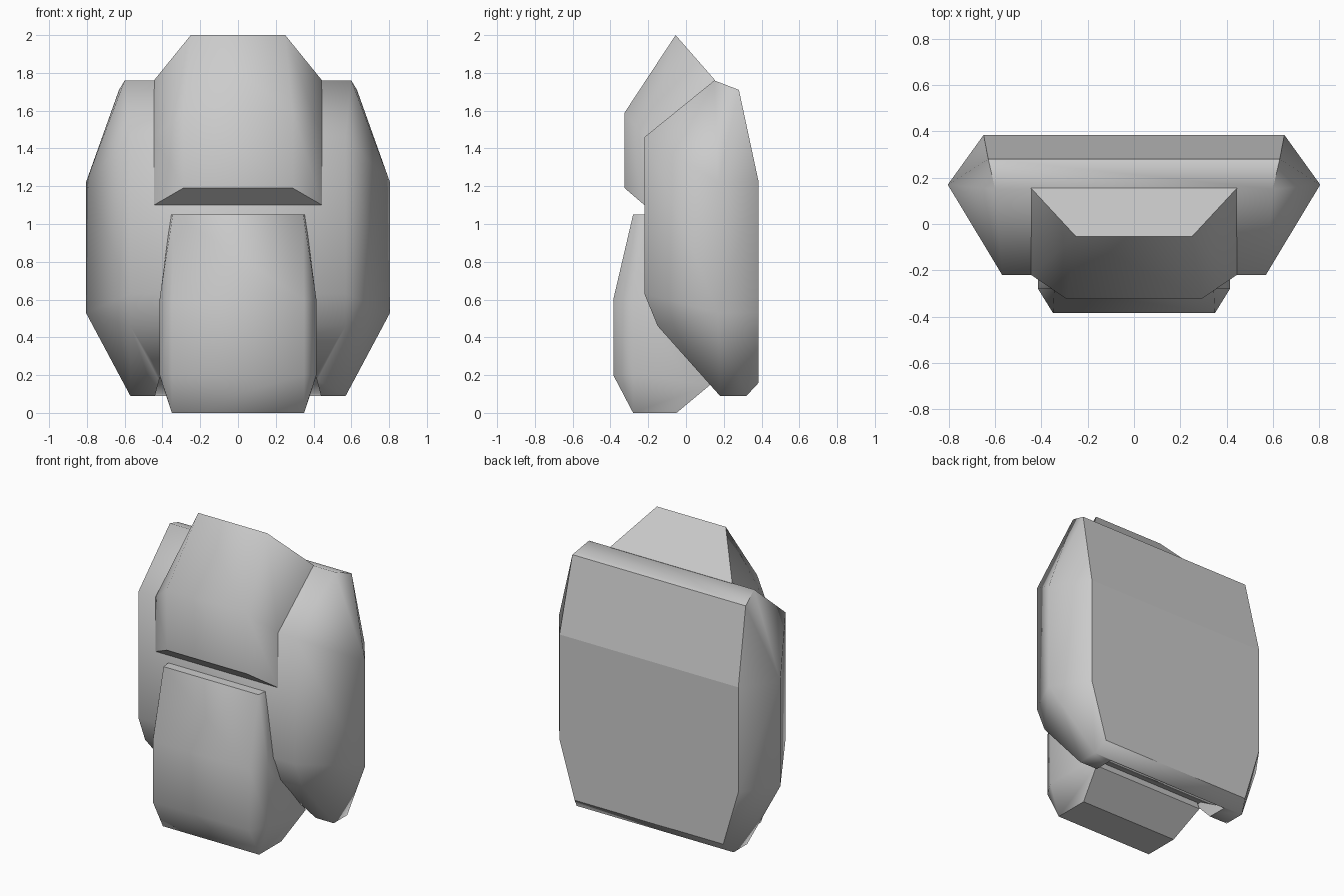
import bpy, bmesh, math

if "Cube" in bpy.data.objects:
    bpy.data.objects.remove(bpy.data.objects["Cube"])


def hull(name, half):
    """Faceted solid from right-half corner points, mirrored over x = 0."""
    bm = bmesh.new()
    for x, y, z in half:
        for s in (-1, 1):
            bm.verts.new((s * x, y, z))
    res = bmesh.ops.convex_hull(bm, input=bm.verts[:])
    junk = {g for g in res["geom_interior"] + res["geom_unused"]
            if isinstance(g, bmesh.types.BMVert)}
    bmesh.ops.delete(bm, geom=list(junk), context='VERTS')
    bmesh.ops.dissolve_limit(bm, angle_limit=math.radians(1),
                             verts=bm.verts[:], edges=bm.edges[:])
    bmesh.ops.recalc_face_normals(bm, faces=bm.faces[:])
    me = bpy.data.meshes.new(name)
    bm.to_mesh(me)
    bm.free()
    ob = bpy.data.objects.new(name, me)
    bpy.context.collection.objects.link(ob)
    return ob


def shade(ob, limit, flat):
    """Smooth shading with sharp edges over the limit or around flat faces."""
    bm = bmesh.new()
    bm.from_mesh(ob.data)
    for f in bm.faces:
        f.smooth = True
    for e in bm.edges:
        if len(e.link_faces) == 2:
            a = math.degrees(e.calc_face_angle(0))
            edge_flat = a > 5 and any(flat(f.normal) for f in e.link_faces)
            e.smooth = not (a > limit or edge_flat)
    bm.to_mesh(ob.data)
    bm.free()


# Main bag with bulging side lobes and flat back panel
body = hull("bag_body", [
    (.57, -.22, 1.46), (.57, -.22, .63), (.57, -.15, .46),
    (.60, .15, 1.76), (.805, .17, 1.22), (.805, .17, .53),
    (.57, .18, .09), (.57, .32, .09),
    (.63, .28, 1.71), (.65, .385, 1.22), (.65, .385, .53), (.54, .385, .16)])

# Small recess under the bag between the lobes
cutter = hull("recess_cutter", [
    (.445, .31, .05), (.44, .31, .10), (.41, .13, .20),
    (.41, .03, .20), (.445, .03, .05)])
cutter.hide_render = True
mod = body.modifiers.new("recess", 'BOOLEAN')
mod.operation = 'DIFFERENCE'
mod.solver = 'EXACT'
mod.object = cutter
bpy.context.view_layer.objects.active = body
bpy.ops.object.modifier_apply(modifier=mod.name)
bpy.data.objects.remove(cutter)
shade(body, 72, lambda n: n.y > .9)

# Top flap folding over the front
flap = hull("top_flap", [
    (.445, .155, 1.76), (.445, -.22, 1.46), (.445, -.22, 1.10),
    (.25, -.055, 2.0), (.29, -.325, 1.59), (.29, -.325, 1.19)])
shade(flap, 62, lambda n: n.y > .5 or n.z < -.5)

# Front pocket
pocket = hull("front_pocket", [
    (.355, -.20, 1.05), (.345, -.28, 1.05),
    (.35, -.385, .60), (.35, -.385, .20),
    (.415, -.28, .60), (.415, -.28, .20),
    (.415, -.12, .60), (.415, .0, .20), (.40, .13, .15),
    (.35, -.28, 0), (.35, -.05, 0)])
shade(pocket, 62, lambda n: abs(n.z) > .95)
